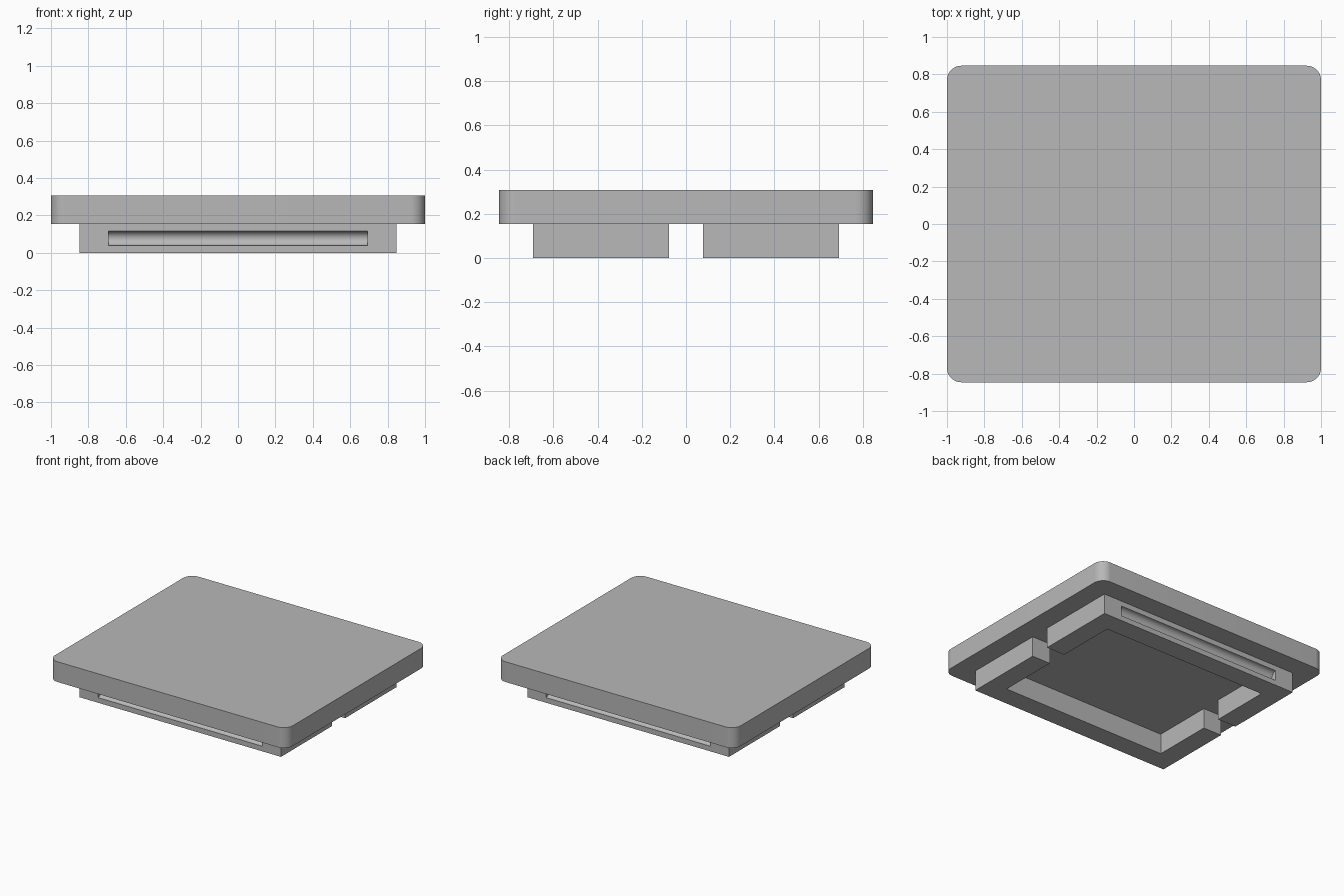
import bpy
import bmesh
from math import cos, sin, pi, radians

cube = bpy.data.objects.get("Cube")
if cube:
    bpy.data.objects.remove(cube, do_unlink=True)

U = 1 / 13  # design unit: all sizes are whole multiples of it

grey = bpy.data.materials.new("plain grey")
grey.use_nodes = True
colour = (0.48, 0.48, 0.48, 1)
grey.diffuse_color = colour
grey.node_tree.nodes["Principled BSDF"].inputs["Base Color"].default_value = colour


def prism(name, outline, z0, z1):
    """Extrude a counter-clockwise outline from z0 to z1."""
    bm = bmesh.new()
    base = bm.faces.new([bm.verts.new((x, y, z0)) for x, y in outline])
    top = bmesh.ops.extrude_face_region(bm, geom=[base], use_keep_orig=True)["geom"]
    for v in top:
        if isinstance(v, bmesh.types.BMVert):
            v.co.z = z1
    bmesh.ops.recalc_face_normals(bm, faces=bm.faces[:])
    mesh = bpy.data.meshes.new(name)
    bm.to_mesh(mesh)
    bm.free()
    mesh.materials.append(grey)
    obj = bpy.data.objects.new(name, mesh)
    bpy.context.collection.objects.link(obj)
    return obj


def activate(obj):
    bpy.ops.object.select_all(action="DESELECT")
    obj.select_set(True)
    bpy.context.view_layer.objects.active = obj


def rounded_rectangle(hx, hy, r, steps=12):
    points = []
    for k, (sx, sy) in enumerate([(1, 1), (-1, 1), (-1, -1), (1, -1)]):
        for i in range(steps + 1):
            a = (k + i / steps) * pi / 2
            points.append((sx * (hx - r) + r * cos(a), sy * (hy - r) + r * sin(a)))
    return points


# Rounded top plate
plate = prism("top_plate", rounded_rectangle(13 * U, 11 * U, U), 2 * U, 4 * U)

# C-shaped front half of the foot frame
half = [(-11, -9), (11, -9), (11, -1), (9, -1), (9, -7), (-9, -7), (-9, -1), (-11, -1)]
frame = prism("foot_frame", [(x * U, y * U) for x, y in half], 0, 2 * U)

# Half-round finger groove cut along the outer face
bpy.ops.mesh.primitive_cylinder_add(vertices=48, radius=U / 2, depth=18 * U,
                                    location=(0, -9 * U, U), rotation=(0, pi / 2, 0))
cutter = bpy.context.object
cutter.name = "groove_cutter"
cutter.hide_render = True
cutter.data.materials.append(grey)
activate(frame)
groove = frame.modifiers.new("groove", "BOOLEAN")
groove.operation = "DIFFERENCE"
groove.solver = "EXACT"
groove.object = cutter
bpy.ops.object.modifier_apply(modifier=groove.name)
bpy.data.objects.remove(cutter, do_unlink=True)

# Matching back half
mirror = frame.modifiers.new("back_half", "MIRROR")
mirror.use_axis = (False, True, False)
bpy.ops.object.modifier_apply(modifier=mirror.name)

for obj in (plate, frame):
    activate(obj)
    bpy.ops.object.shade_smooth_by_angle(angle=radians(30))
